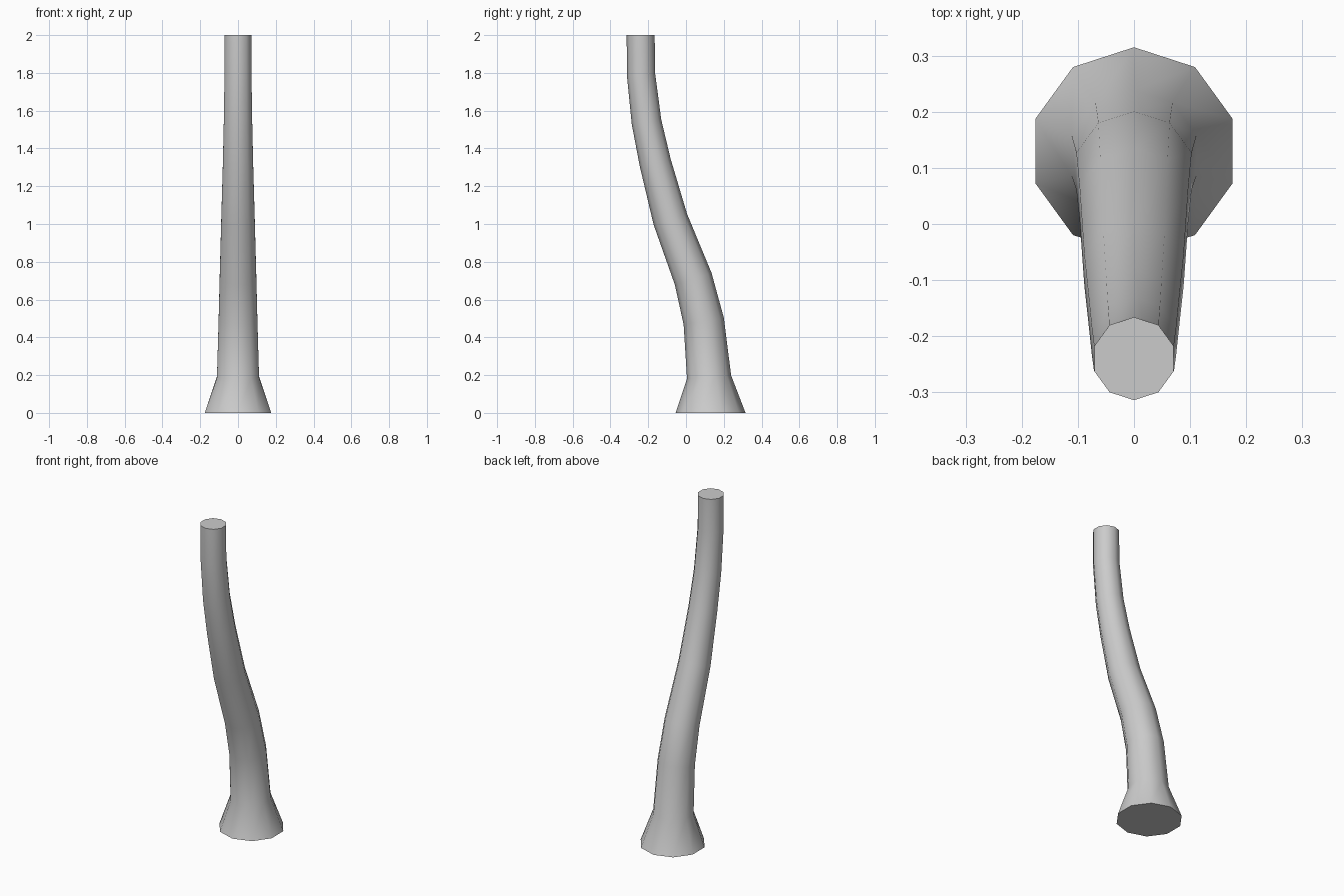
import bpy, bmesh, math

if "Cube" in bpy.data.objects:
    bpy.data.objects.remove(bpy.data.objects["Cube"])

SIDES = 10
# Centre line and thickness: (y, z, radius)
PATH = [(0.13, 0.0, 0.185), (0.122, 0.19, 0.117), (0.094, 0.485, 0.108),
        (0.038, 0.71, 0.102), (-0.083, 1.025, 0.093), (-0.163, 1.325, 0.084),
        (-0.209, 1.54, 0.079), (-0.238, 1.79, 0.075), (-0.24, 2.0, 0.074)]

bm = bmesh.new()
rings = []
for i, (y, z, r) in enumerate(PATH):
    # Each ring stands square to the path; the two ends are level
    tilt = 0.0
    if 0 < i < len(PATH) - 1:
        (y0, z0, _), (y1, z1, _) = PATH[i - 1], PATH[i + 1]
        tilt = math.atan2(y0 - y1, z1 - z0)
    ring = []
    for k in range(SIDES):
        a = math.pi / 2 + 2 * math.pi * k / SIDES
        v = r * math.sin(a)
        ring.append(bm.verts.new((r * math.cos(a), y + v * math.cos(tilt), z + v * math.sin(tilt))))
    rings.append(ring)

# Side faces between neighbouring rings
for low, high in zip(rings, rings[1:]):
    for k in range(SIDES):
        n = (k + 1) % SIDES
        bm.faces.new((low[k], low[n], high[n], high[k]))

# End caps
bm.faces.new(rings[0][::-1])
bm.faces.new(rings[-1])
bmesh.ops.recalc_face_normals(bm, faces=bm.faces)

mesh = bpy.data.meshes.new("curved_trunk")
bm.to_mesh(mesh)
bm.free()
trunk = bpy.data.objects.new("curved_trunk", mesh)
bpy.context.collection.objects.link(trunk)

# Smooth sides, crisp caps
bpy.context.view_layer.objects.active = trunk
trunk.select_set(True)
bpy.ops.object.shade_smooth_by_angle(angle=math.radians(60))
